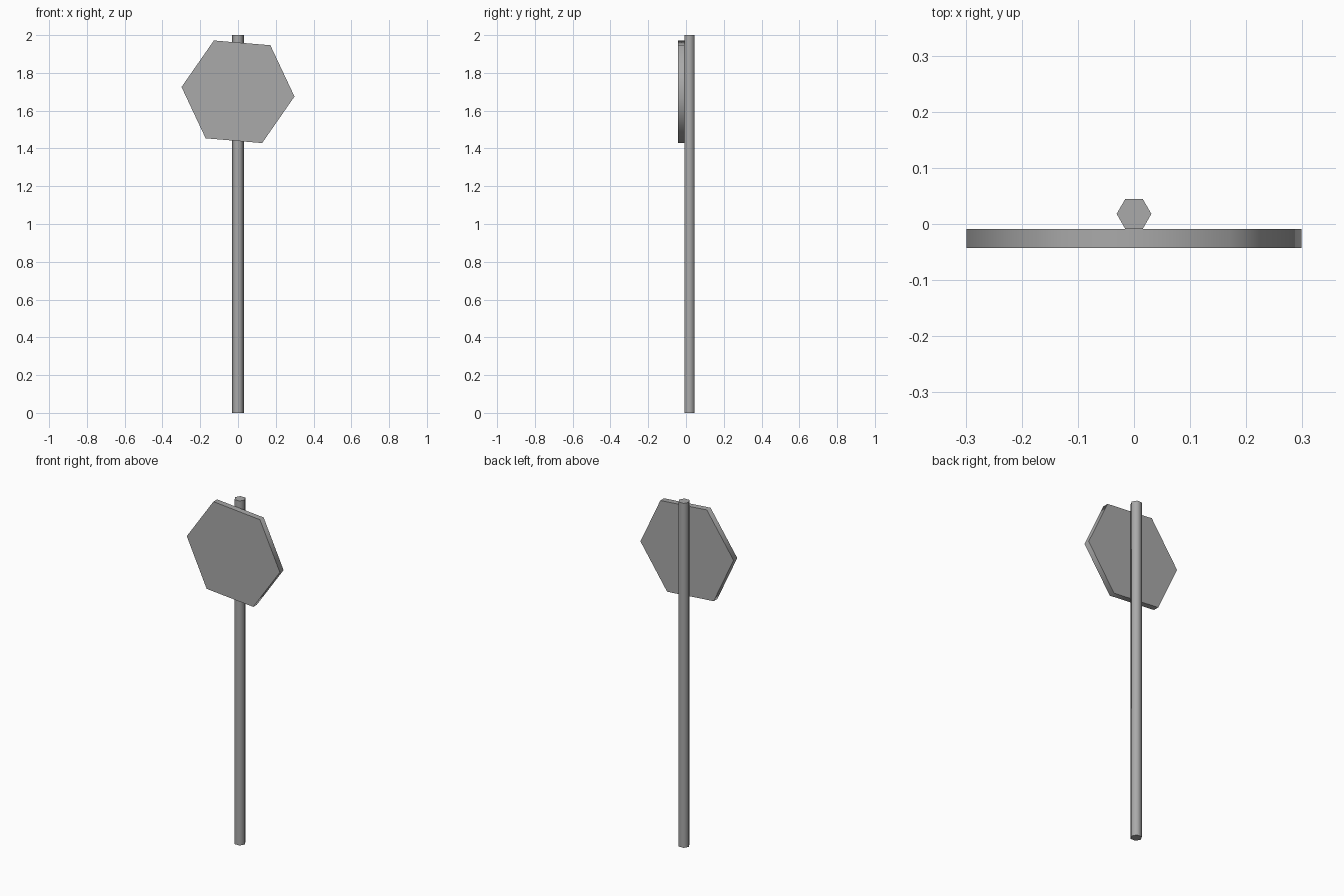
import bpy
from math import radians, pi

if "Cube" in bpy.data.objects:
    bpy.data.objects.remove(bpy.data.objects["Cube"])

# Dark grey metal shared by both parts
grey = bpy.data.materials.new("dark_grey")
grey.diffuse_color = (0.4, 0.4, 0.4, 1)
grey.use_nodes = True
grey.node_tree.nodes["Principled BSDF"].inputs["Base Color"].default_value = grey.diffuse_color


def hex_prism(name, radius, depth, location, rotation=(0, 0, 0), turn=0):
    """Six-sided prism with a corner on +x, sides smooth and rims sharp."""
    bpy.ops.mesh.primitive_cylinder_add(vertices=6, radius=radius, depth=depth)
    ob = bpy.context.object
    ob.name = name
    # Blender's first corner is on +y: bring it to +x, then add the turn
    ob.rotation_euler.z = pi / 2 + turn
    bpy.ops.object.transform_apply(location=False, rotation=True, scale=False)
    ob.rotation_euler = rotation
    ob.location = location
    bpy.ops.object.transform_apply(location=False, rotation=True, scale=False)
    bpy.ops.object.shade_smooth_by_angle(angle=radians(65))
    ob.data.materials.append(grey)
    return ob


# Upright post
hex_prism("post", 0.031, 2.0, (0, 0.018, 1.0))

# Slightly tilted sign plate fixed to the front of the post
hex_prism("sign_plate", 0.3, 0.034, (0, -0.026, 1.70),
          rotation=(pi / 2, 0, 0), turn=radians(-4.8))
